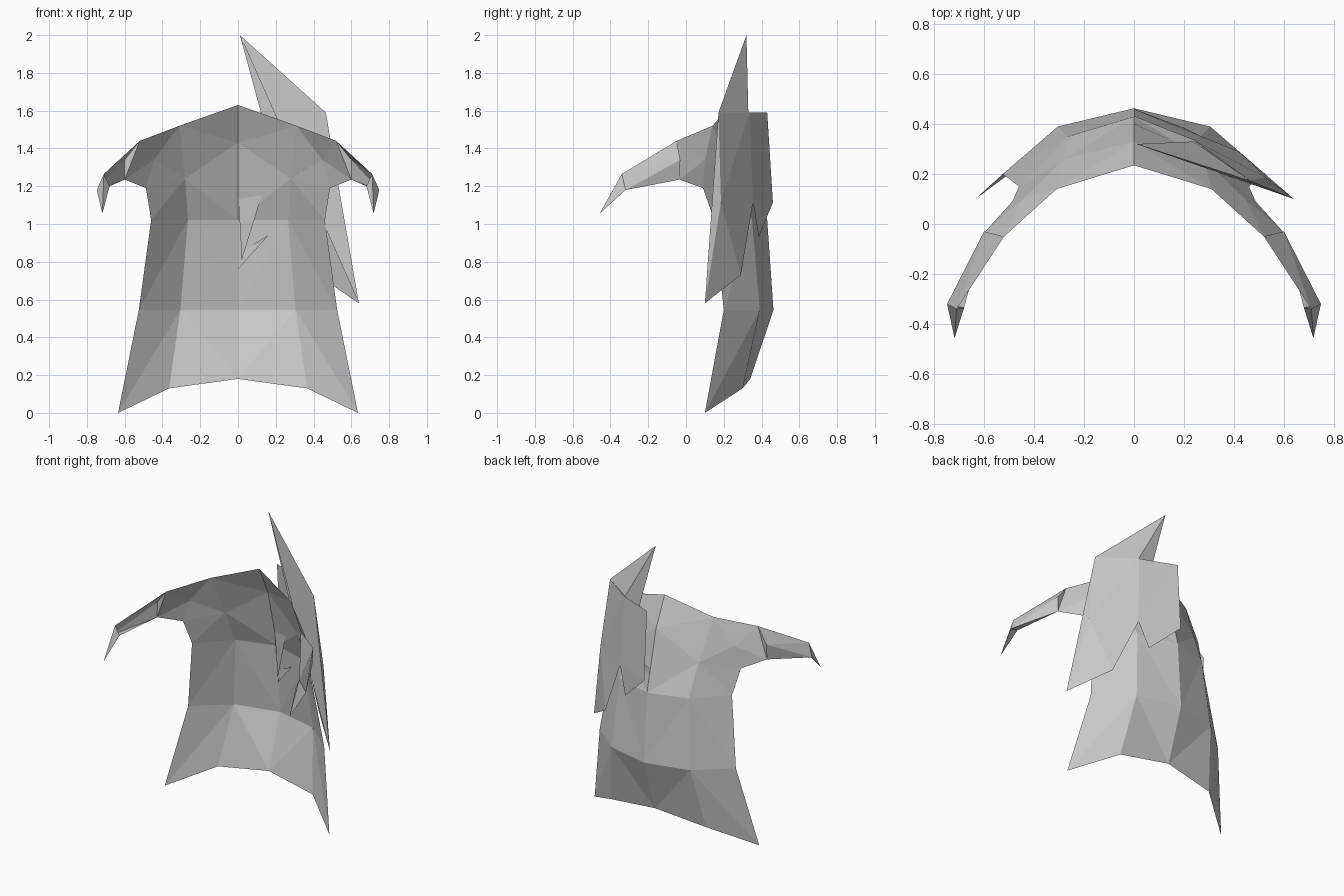
import bpy

cube = bpy.data.objects.get("Cube")
if cube:
    bpy.data.objects.remove(cube, do_unlink=True)

grey = bpy.data.materials.new("plain_grey")
grey.use_nodes = True
colour = (0.58, 0.58, 0.58, 1)
grey.diffuse_color = colour
grey.node_tree.nodes["Principled BSDF"].inputs["Base Color"].default_value = colour


def sheet(name, points, faces, mirrored=False):
    """Flat-shaded sheet from named points; each face is a string of names."""
    index = {key: i for i, key in enumerate(points)}
    mesh = bpy.data.meshes.new(name)
    mesh.from_pydata(list(points.values()), [],
                     [[index[k] for k in face.split()] for face in faces])
    mesh.materials.append(grey)
    mesh.update()
    obj = bpy.data.objects.new(name, mesh)
    bpy.context.collection.objects.link(obj)
    if mirrored:
        mod = obj.modifiers.new("mirror", "MIRROR")
        mod.use_clip = True
    return obj


# Cloak body: centre, mid and side columns from collar to hem
body = {
    "collar": (0, .235, 1.63), "collar_mid": (.31, .14, 1.52), "shoulder": (.52, -.05, 1.44),
    "yoke": (0, .33, 1.43), "yoke_mid": (.28, .26, 1.24), "fold": (.445, .1, 1.34),
    "underarm": (.487, .09, 1.19),
    "elbow": (.6, -.035, 1.235),
    "back": (0, .43, 1.02), "back_mid": (.265, .35, 1.02), "back_side": (.46, .15, 1.02),
    "waist": (0, .463, .545), "waist_mid": (.305, .39, .545), "waist_side": (.525, .2, .545),
    "hem": (0, .34, .18), "hem_mid": (.365, .3, .13), "hem_side": (.635, .1, 0),
}
sheet("cloak_body", body, [
    "collar collar_mid yoke", "yoke collar_mid yoke_mid",
    "collar_mid shoulder fold", "collar_mid fold yoke_mid",
    "yoke_mid fold underarm", "fold elbow underarm", "shoulder elbow fold",
    "yoke yoke_mid back", "back yoke_mid back_mid",
    "yoke_mid underarm back_side", "yoke_mid back_side back_mid",
    "back back_mid waist", "waist back_mid waist_mid",
    "back_mid back_side waist_side", "back_mid waist_side waist_mid",
    "waist waist_mid hem", "hem waist_mid hem_mid",
    "waist_mid waist_side hem_side", "waist_mid hem_side hem_mid",
], True)

# Curling shoulder points, each ending in a small hook
arm = {
    "shoulder": body["shoulder"], "elbow": body["elbow"], "ridge": (.6, -.03, 1.34),
    "top": (.71, -.34, 1.265), "outer": (.748, -.32, 1.18), "inner": (.68, -.335, 1.2),
    "tip": (.718, -.457, 1.055),
}
sheet("shoulder_hook", arm, [
    "shoulder ridge elbow", "shoulder top ridge", "ridge top outer",
    "ridge outer elbow", "elbow outer inner",
    "top tip outer", "top inner tip", "outer tip inner",
], True)

# Long pointed blade standing over the left shoulder
peak, corner, tip = (.01, .32, 2), (.465, .172, 1.59), (.64, .1, .58)
sheet("tall_blade", {"peak": peak, "corner": corner, "tip": tip,
                     "notch": (.165, .325, 1.43), "inner": (.24, .33, 1.59)},
      ["peak tip corner", "peak inner notch", "peak corner inner"])

# Layered plates behind the left shoulder
plates = {
    "corner": corner, "upper_mid": (.24, .335, 1.59), "upper_back": (0, .43, 1.59),
    "side": (.53, .185, 1.115), "lower_mid": (.26, .355, 1.115), "lower_back": (0, .46, 1.115),
}
sheet("upper_plate", plates, [
    "corner upper_mid side", "upper_mid lower_mid side",
    "upper_mid upper_back lower_mid", "upper_back lower_back lower_mid",
])
lower = {k: plates[k] for k in ("side", "lower_mid", "lower_back", "corner")}
lower.update({"tip": tip, "edge": (.42, .29, .73), "spike": (.2, .385, .93)})
sheet("lower_plate", lower, [
    "side lower_mid edge", "side edge tip", "lower_mid lower_back spike", "corner side tip",
])

# Small splinters showing on the inside of the cloak
sheet("inner_splinter", {"a": (0, .4, 1.18), "b": (.135, .34, 1.18), "c": (.02, .41, .81)},
      ["a b c"])
sheet("low_splinter", {"a": (0, .44, .76), "b": (.16, .37, .94), "c": (.03, .43, .86)},
      ["a b c"])
